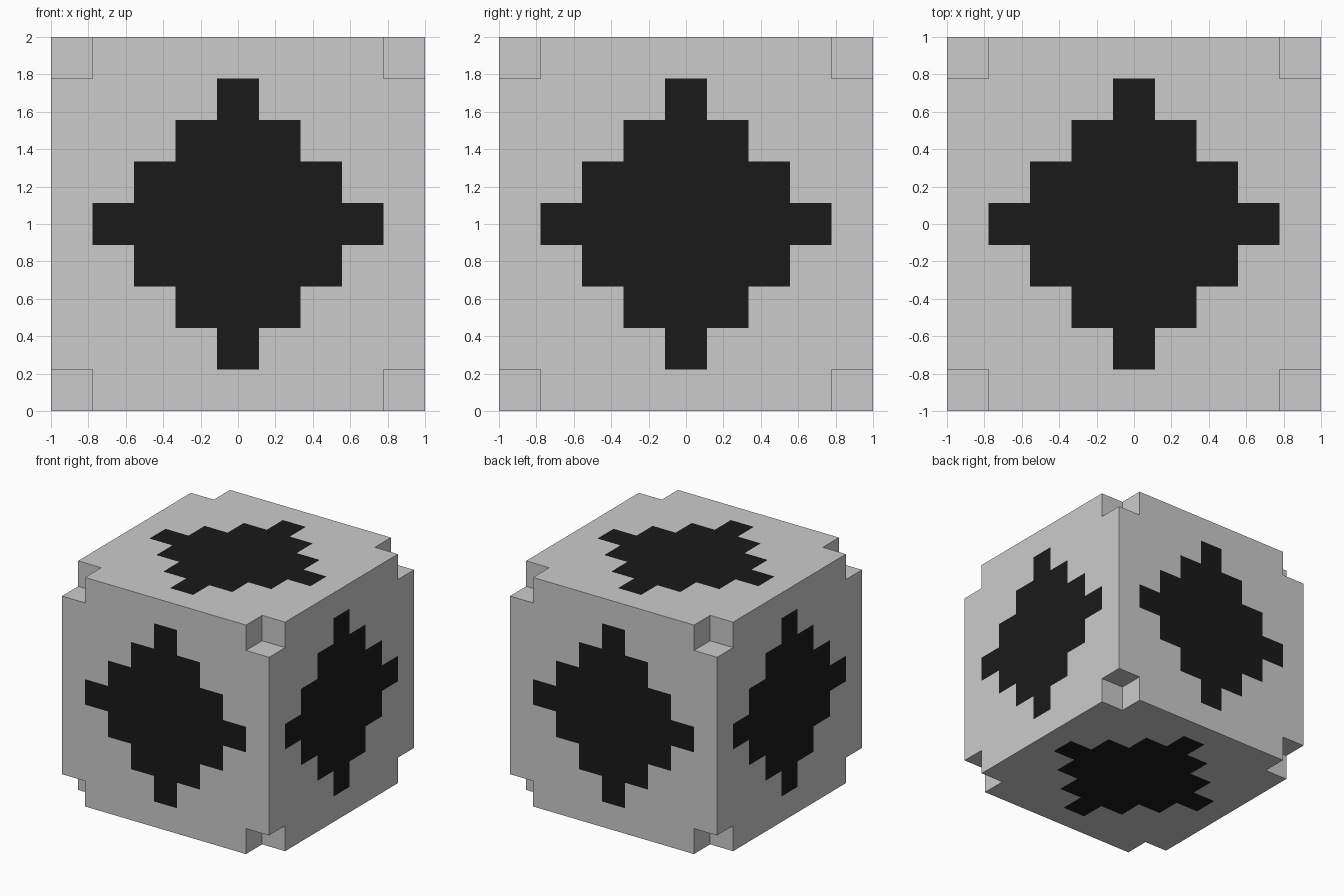
import bpy, bmesh
from mathutils import Vector

if "Cube" in bpy.data.objects:
    bpy.data.objects.remove(bpy.data.objects["Cube"])

N = 4                      # cells run from -4 to 4 on each axis
S = 2 / (2 * N + 1)        # cell size
CELLS = range(-N, N + 1)


def solid(c):
    # 9 x 9 x 9 block with its eight corner cells removed
    return max(map(abs, c)) <= N and min(map(abs, c)) < N


def in_diamond(c, axis):
    # Stepped diamond centred on each side of the block
    return abs(c[axis]) == N and sum(map(abs, c)) - N <= N - 1


def cell_face(bm, c, axis, side):
    n, u, v = (Vector([float(i == (axis + k) % 3) for i in range(3)]) for k in range(3))
    mid = Vector(c) + n * side * 0.5
    loop = [(-1, -1), (1, -1), (1, 1), (-1, 1)][::side]
    corners = [(mid + u * a * 0.5 + v * b * 0.5) * S + Vector((0, 0, 1)) for a, b in loop]
    bm.faces.new([bm.verts.new(p) for p in corners])


def finish(bm, name):
    bmesh.ops.remove_doubles(bm, verts=bm.verts, dist=0.001)
    mesh = bpy.data.meshes.new(name)
    bm.to_mesh(mesh)
    bm.free()
    obj = bpy.data.objects.new(name, mesh)
    bpy.context.collection.objects.link(obj)
    return obj


# Sort every exposed cell face into the grey block or the black inlays
body, inlay = bmesh.new(), bmesh.new()
for c in ((x, y, z) for x in CELLS for y in CELLS for z in CELLS):
    if not solid(c):
        continue
    for axis in range(3):
        for side in (-1, 1):
            neighbour = list(c)
            neighbour[axis] += side
            if not solid(neighbour):
                cell_face(inlay if in_diamond(c, axis) else body, c, axis, side)

# Grey notched block
finish(body, "notched_block")

# Flush black diamonds on all six sides
black = bpy.data.materials.new("black")
black.diffuse_color = (0.01, 0.01, 0.01, 1)
black.use_nodes = True
black.node_tree.nodes["Principled BSDF"].inputs["Base Color"].default_value = black.diffuse_color
finish(inlay, "diamond_inlays").data.materials.append(black)
